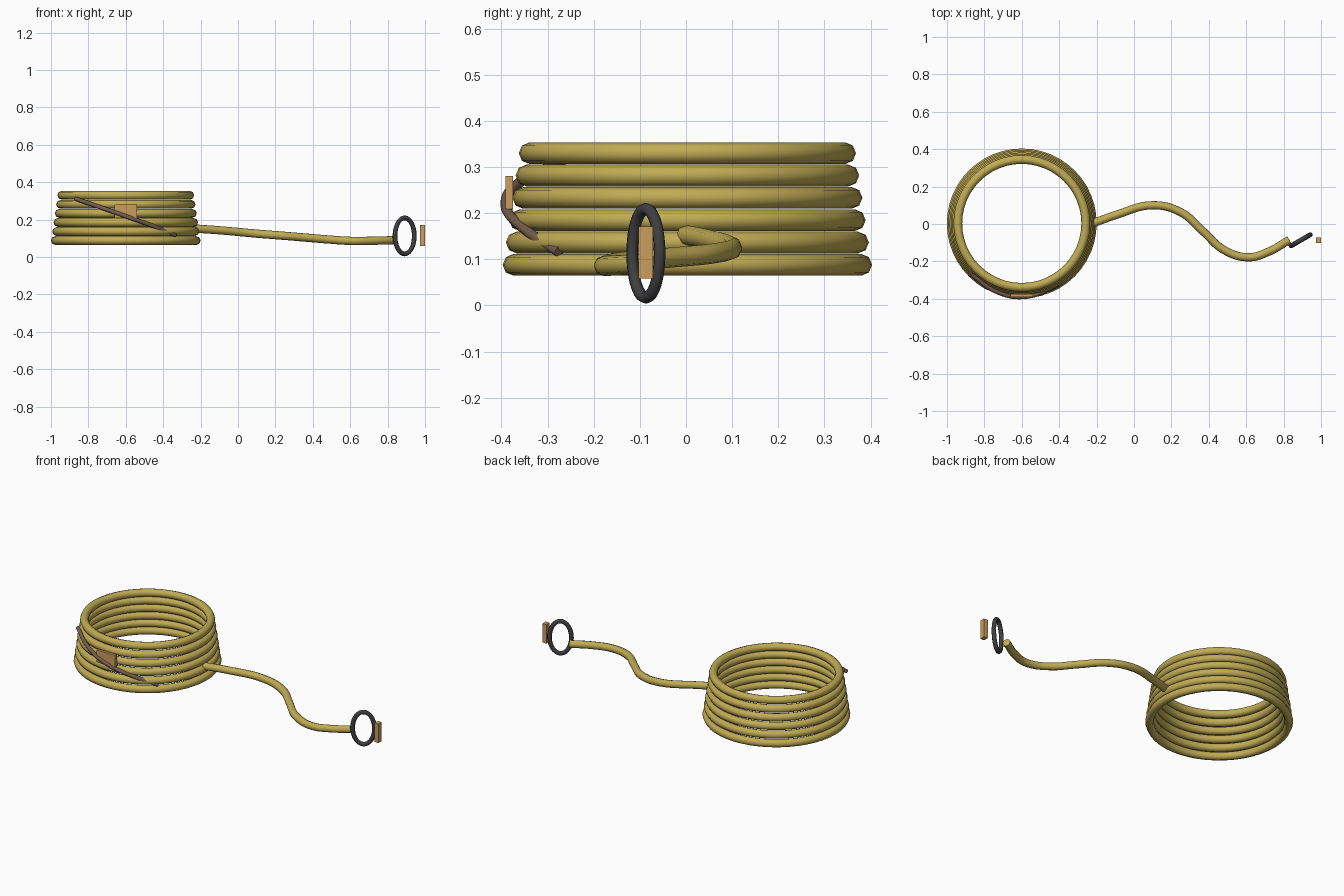
import bpy
from math import radians

cube = bpy.data.objects.get("Cube")
if cube:
    bpy.data.objects.remove(cube)


def material(name, color):
    m = bpy.data.materials.new(name)
    m.use_nodes = True
    rgba = (*color, 1)
    m.diffuse_color = rgba
    bsdf = m.node_tree.nodes["Principled BSDF"]
    bsdf.inputs["Base Color"].default_value = rgba
    bsdf.inputs["Roughness"].default_value = 0.8
    return m


ROPE = material("rope gold", (0.53, 0.41, 0.09))
WOOD = material("tan wood", (0.60, 0.34, 0.11))
STRAP = material("brown leather", (0.18, 0.11, 0.075))
IRON = material("dark iron", (0.05, 0.05, 0.053))


def finish(name, mat, smooth=True):
    ob = bpy.context.object
    ob.name = ob.data.name = name
    ob.data.materials.clear()
    ob.data.materials.append(mat)
    if smooth:
        bpy.ops.object.shade_smooth_by_angle(angle=radians(60))
    return ob


def torus(name, mat, loc, major, minor, sides=8, scale=(1, 1, 1), rot=(0, 0, 0)):
    bpy.ops.mesh.primitive_torus_add(location=loc, rotation=rot, major_radius=major,
                                     minor_radius=minor, major_segments=48,
                                     minor_segments=sides)
    bpy.context.object.scale = scale
    return finish(name, mat)


def box(name, mat, loc, size):
    bpy.ops.mesh.primitive_cube_add(size=1, location=loc)
    bpy.context.object.scale = size
    return finish(name, mat, False)


def tube(name, mat, points, radius):
    """Round tube through the points, turned into a mesh."""
    curve = bpy.data.curves.new(name, "CURVE")
    curve.dimensions = "3D"
    curve.bevel_depth = radius
    curve.bevel_resolution = 2
    curve.resolution_u = 8
    curve.use_fill_caps = True
    spline = curve.splines.new("BEZIER")
    spline.bezier_points.add(len(points) - 1)
    for bp, co in zip(spline.bezier_points, points):
        bp.co = co
        bp.handle_left_type = bp.handle_right_type = "AUTO"
    ob = bpy.data.objects.new(name, curve)
    bpy.context.collection.objects.link(ob)
    bpy.ops.object.select_all(action="DESELECT")
    ob.select_set(True)
    bpy.context.view_layer.objects.active = ob
    bpy.ops.object.convert(target="MESH")
    return finish(name, mat)


# Stacked coil, narrowing upward
for i in range(6):
    torus(f"coil_loop_{i + 1}", ROPE, (-0.6, 0.003, 0.088 + 0.0484 * i),
          0.377 - 0.007 * i, 0.0235)

# Loose rope end winding away from the coil
tube("loose_rope", ROPE,
     [(-0.23, 0.0, 0.152), (-0.1, 0.047, 0.143), (0.1, 0.1, 0.125),
      (0.25, 0.063, 0.113), (0.37, -0.04, 0.103), (0.48, -0.138, 0.094),
      (0.61, -0.178, 0.086), (0.72, -0.148, 0.087), (0.83, -0.085, 0.09)], 0.022)

# Upright oval ring at the rope end, and the toggle beside it
torus("end_ring", IRON, (0.891, -0.087, 0.113), 0.096, 0.013,
      scale=(0.62, 1, 1), rot=(radians(90), 0, radians(30)))
ring = bpy.context.object
# Keep the wire round: stretch only the centre line of the torus
for v in ring.data.vertices:
    radial = (v.co.x ** 2 + v.co.y ** 2) ** 0.5
    cx = v.co.x / radial * 0.096
    v.co.x = cx * 0.62 + (v.co.x - cx)
ring.scale = (1, 1, 1)
box("toggle", WOOD, (0.987, -0.087, 0.115), (0.026, 0.031, 0.113))

# Slanted strap and tag across the front of the coil
tube("strap", STRAP,
     [(-0.87, -0.27, 0.312), (-0.74, -0.36, 0.267), (-0.6, -0.391, 0.218),
      (-0.44, -0.343, 0.16), (-0.335, -0.275, 0.116)], 0.0115)
box("tag", WOOD, (-0.6, -0.383, 0.245), (0.122, 0.016, 0.072))
